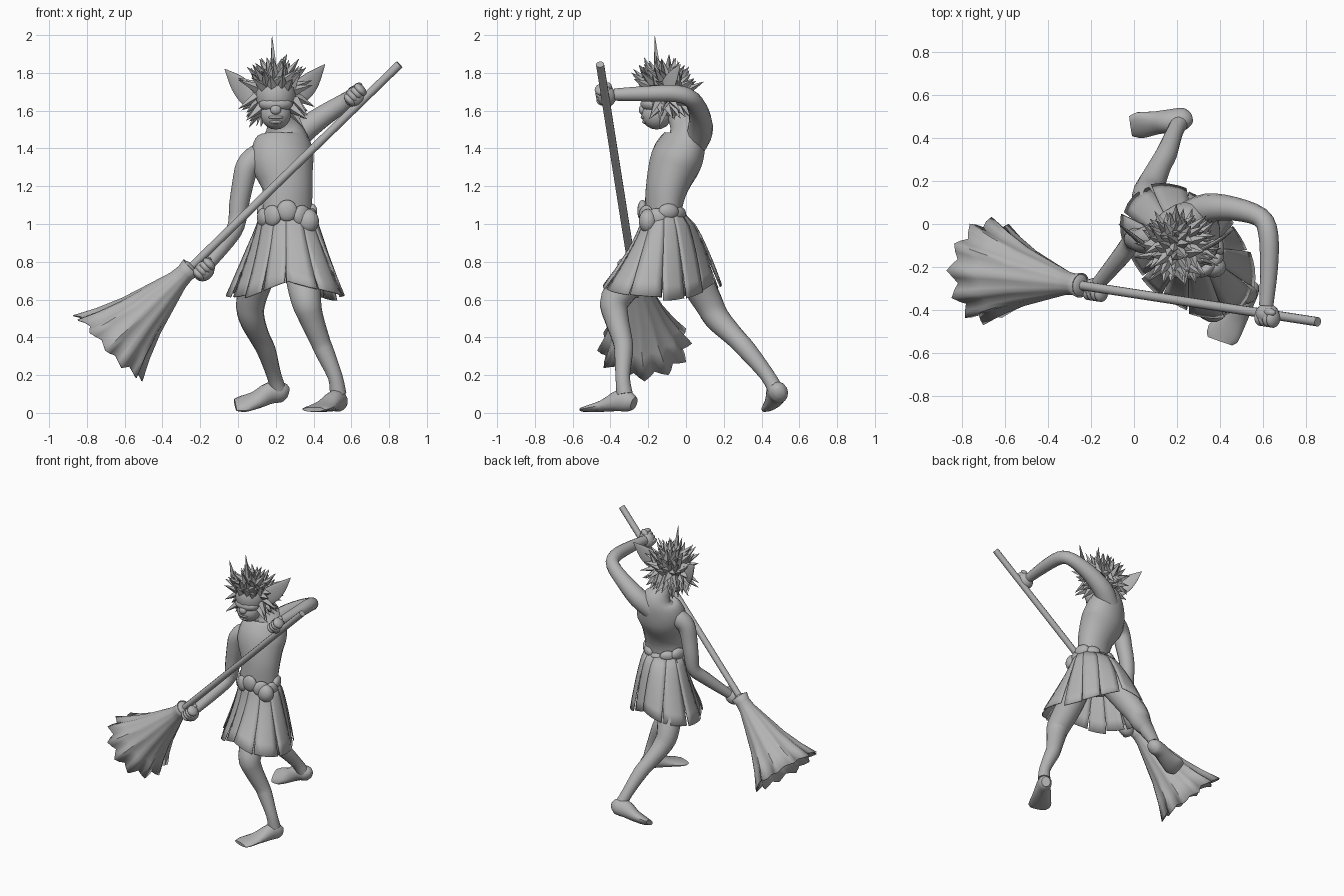
import bpy, bmesh, math, random
from mathutils import Vector, Matrix

random.seed(4)
cube = bpy.data.objects.get("Cube")
if cube:
    bpy.data.objects.remove(cube, do_unlink=True)

GREY = (0.45, 0.45, 0.45, 1)
clay = bpy.data.materials.new("clay_grey")
clay.use_nodes = True
clay.diffuse_color = GREY
bsdf = clay.node_tree.nodes["Principled BSDF"]
bsdf.inputs["Base Color"].default_value = GREY
bsdf.inputs["Roughness"].default_value = 0.8


def finish(name, bm, angle=50, thickness=0):
    bmesh.ops.recalc_face_normals(bm, faces=bm.faces)
    me = bpy.data.meshes.new(name)
    bm.to_mesh(me)
    bm.free()
    me.materials.append(clay)
    for p in me.polygons:
        p.use_smooth = angle > 0
    if angle:
        me.set_sharp_from_angle(angle=math.radians(angle))
    ob = bpy.data.objects.new(name, me)
    bpy.context.scene.collection.objects.link(ob)
    if thickness:
        mod = ob.modifiers.new("thickness", 'SOLIDIFY')
        mod.thickness = thickness
    return ob


def skin_rings(bm, rings, closed=True):
    for a, b in zip(rings, rings[1:]):
        n = len(a)
        for i in range(n if closed else n - 1):
            j = (i + 1) % n
            bm.faces.new((a[i], a[j], b[j], b[i]))


def spline(keys, steps):
    # Smooth curve through the key rows, radii included
    out = []
    for i in range(len(keys) - 1):
        rows = [keys[max(i - 1, 0)], keys[i], keys[i + 1], keys[min(i + 2, len(keys) - 1)]]
        for s in range(steps):
            t = s / steps
            out.append([b + t * (c - a) / 2 + t * t * (a - 2.5 * b + 2 * c - d / 2)
                        + t ** 3 * (1.5 * (b - c) + (d - a) / 2) for a, b, c, d in zip(*rows)])
    return out + [list(keys[-1])]


def loft(name, keys, up=(0, 1, 0), sides=14, steps=3):
    """Tube through rows of x, y, z, half width, half height."""
    rows = spline(keys, steps)
    pts = [Vector(r[:3]) for r in rows]
    bm = bmesh.new()
    rings = []
    for i, r in enumerate(rows):
        tangent = (pts[min(i + 1, len(pts) - 1)] - pts[max(i - 1, 0)]).normalized()
        side = tangent.cross(Vector(up)).normalized()
        high = side.cross(tangent)
        rings.append([bm.verts.new(pts[i] + side * math.cos(a) * max(r[3], 0.002)
                                   + high * math.sin(a) * max(r[4], 0.002))
                      for a in (math.tau * k / sides for k in range(sides))])
    skin_rings(bm, rings)
    bm.faces.new(rings[0])
    bm.faces.new(rings[-1])
    return finish(name, bm)


def blob(name, centre, size, rot=Matrix()):
    bm = bmesh.new()
    m = Matrix.Translation(centre) @ rot @ Matrix.Diagonal((*size, 1))
    bmesh.ops.create_uvsphere(bm, u_segments=14, v_segments=9, radius=1, matrix=m)
    return finish(name, bm)


# Torso and neck, turned toward the broom
loft("torso", [(.25, -.11, .84, .15, .11), (.26, -.12, 1.06, .135, .095),
               (.262, -.10, 1.2, .137, .112), (.235, -.055, 1.33, .17, .135),
               (.24, -.015, 1.425, .157, .118), (.24, 0, 1.49, .11, .095),
               (.215, -.035, 1.56, .06, .062), (.2, -.09, 1.64, .056, .056)], up=(-.3, 1, 0), sides=18)

# Arms
loft("right_arm", [(.18, -.03, 1.375, .06, .06), (.1, -.06, 1.35, .068, .066),
                   (.05, -.075, 1.305, .062, .062), (.027, -.075, 1.22, .057, .057),
                   (.005, -.07, 1.1, .052, .052), (-.01, -.08, .99, .045, .045),
                   (-.06, -.15, .91, .043, .043), (-.165, -.275, .775, .032, .032)])
loft("left_arm", [(.26, .04, 1.42, .07, .07), (.345, .075, 1.495, .068, .068),
                  (.47, .07, 1.585, .055, .055), (.59, .03, 1.66, .046, .046),
                  (.625, -.05, 1.69, .046, .046), (.628, -.2, 1.69, .042, .042),
                  (.615, -.38, 1.685, .033, .033)], up=(0, 0, 1))

# Broom stick with gripping hands
top, low = Vector((.855, -.455, 1.845)), Vector((-.27, -.282, .75))
axis = (low - top).normalized()
loft("broom_stick", [(*top, .022, .022), (*low, .022, .022)], sides=10, steps=1)
grip = axis.to_track_quat('Z', 'Y').to_matrix().to_4x4()
for side, hand in (("right", Vector((-.18, -.3, .752))), ("left", Vector((.62, -.42, 1.675)))):
    blob(side + "_palm", hand, (.05, .052, .06), grip)
    for i in range(4):
        blob(f"{side}_finger_{i + 1}", hand + Vector((0, -.018, .01)) + axis * (i - 1.5) * .026,
             (.042, .04, .023), grip)
    blob(side + "_thumb", hand + Vector((.01, .01, .045)), (.02, .022, .035), grip)

# Pleated bell-shaped broom head, open at the wide end
bm = bmesh.new()
u = axis.cross(Vector((0, 1, 0))).normalized()
v = axis.cross(u)
pleats, fold = 12, 4
tips = [random.uniform(-.012, .015) for _ in range(pleats)]
rings = []
for t, radius in ((0, .058), (.07, .05), (.16, .056), (.35, .09), (.6, .134), (.82, .186), (1, .238)):
    ring = []
    for k in range(pleats * fold):
        a = math.tau * k / (pleats * fold)
        wave = math.cos(a * pleats)
        r = radius * (1 + (.085 * wave - .02) * t)
        reach = .605 + .01 * wave + tips[k // fold]
        ring.append(bm.verts.new(low - axis * .03 + axis * t * reach
                                 + (u * math.cos(a) + v * math.sin(a)) * r))
    rings.append(ring)
skin_rings(bm, rings)
finish("broom_head", bm, 40, .006)
blob("broom_collar", low - axis * .02, (.055, .055, .025), grip)

# Legs and bare feet
loft("right_leg", [(.18, -.08, .92, .09, .09), (.11, .03, .74, .09, .09),
                   (.068, .115, .59, .078, .078), (.073, .165, .5, .068, .068),
                   (.115, .26, .4, .054, .054), (.15, .325, .33, .05, .05),
                   (.19, .43, .2, .039, .039), (.215, .475, .12, .042, .042)])
loft("right_foot", [(.265, .495, .105, .025, .03), (.235, .49, .11, .05, .055),
                    (.17, .48, .105, .052, .06), (.1, .47, .07, .058, .042),
                    (.03, .46, .048, .07, .03), (-.015, .455, .042, .055, .018)], up=(0, -.5, .85))
loft("left_leg", [(.33, -.14, .92, .09, .09), (.34, -.27, .74, .09, .09),
                  (.36, -.375, .6, .08, .08), (.385, -.37, .51, .066, .066),
                  (.435, -.335, .38, .053, .053), (.46, -.33, .32, .05, .05),
                  (.515, -.335, .19, .039, .039), (.53, -.325, .1, .044, .044)])
loft("left_foot", [(.555, -.275, .05, .03, .035), (.54, -.3, .058, .045, .052),
                   (.515, -.35, .065, .05, .058), (.465, -.43, .038, .066, .033),
                   (.415, -.51, .022, .078, .018), (.4, -.545, .018, .06, .012)], up=(0, 0, 1))

# Skirt of separate flared panels
panels, rows, cols = 12, 6, 4
for p in range(panels):
    bm = bmesh.new()
    lift = random.uniform(-.015, .015)
    layer = .012 if p % 2 else 0
    rings = []
    for i in range(rows + 1):
        t = i / rows
        ring = []
        for c in range(cols + 1):
            spread = 1.16 - .24 * t
            a = math.tau * (p + .5 + (c / cols - .5) * spread) / panels
            waist = Vector((.26 + .145 * math.cos(a), -.12 + .108 * math.sin(a), 1.06))
            d = a + math.pi / 4
            r = 1 / math.hypot(math.cos(d) / .36, math.sin(d) / .235) + layer
            hem = Vector((.25 + r * math.cos(a), -.125 + r * math.sin(a),
                          .7 - .095 * abs(math.cos(a)) + lift))
            flare = t ** (1.03 - .42 * math.sin(a) - .14 * math.cos(a))
            pos = waist.lerp(hem, flare)
            pos.z = waist.z + (hem.z - waist.z) * t
            ring.append(bm.verts.new(pos))
        rings.append(ring)
    skin_rings(bm, rings, closed=False)
    finish(f"skirt_panel_{p + 1}", bm, 40, .007)

# Belt of rounded stones and a hip pouch
for i in range(10):
    a = math.tau * (i + .5) / 10
    blob(f"belt_stone_{i + 1}",
         (.26 + .135 * math.cos(a), -.125 + .105 * math.sin(a), 1.05 + .02 * math.sin(a * 3)),
         (.056, .028, .046 - .012 * math.sin(a)), Matrix.Rotation(a + math.pi / 2, 4, 'Z'))
blob("belt_pouch", (.37, -.2, 1.015), (.06, .05, .065))

# Head and face
head = Vector((.2, -.12, 1.68))
blob("skull", head, (.11, .12, .13))
blob("jaw", (.2, -.155, 1.58), (.082, .082, .08))
blob("brow", (.2, -.175, 1.635), (.092, .066, .045))
blob("nose", (.2, -.23, 1.605), (.03, .02, .026))
blob("upper_lip", (.2, -.222, 1.565), (.042, .018, .01))
blob("lower_lip", (.2, -.215, 1.54), (.034, .018, .01))

# Large pointed ears
loft("left_ear", [(.275, -.13, 1.66, .015, .035), (.33, -.11, 1.7, .014, .062),
                  (.395, -.075, 1.765, .01, .05), (.46, -.03, 1.845, .002, .002)], up=(0, 0, 1))
loft("right_ear", [(.12, -.13, 1.65, .015, .035), (.06, -.105, 1.68, .014, .062),
                   (-.005, -.055, 1.745, .01, .05), (-.07, 0, 1.82, .002, .002)], up=(0, 0, 1))

# Spiky hair spread over the skull
bm = bmesh.new()


def spike(base, tip, radius):
    d = tip - base
    m = Matrix.Translation((base + tip) / 2) @ d.to_track_quat('Z', 'Y').to_matrix().to_4x4()
    bmesh.ops.create_cone(bm, cap_ends=True, segments=4, radius1=radius, radius2=.001,
                          depth=d.length, matrix=m)


count = 150
for i in range(count):
    z = 1 - 1.7 * (i + .5) / count
    a = i * 2.39996
    flat = math.sqrt(1 - z * z)
    d = Vector((flat * math.cos(a), flat * math.sin(a), z))
    if d.y < -.35 and z < .35:
        continue
    jitter = Vector([random.uniform(-.4, .4) for _ in range(3)])
    lean = Vector((.08, -.2, .2)) if z > .1 else Vector((.05, .05, -.55))
    base = head + Vector((d.x * .102, d.y * .112, d.z * .118))
    spike(base, base + (d + lean + jitter).normalized() * random.uniform(.075, .12), .028)
spike(head + Vector((-.01, -.03, .1)), Vector((.18, -.165, 1.995)), .026)
finish("spiky_hair", bm, 0)
